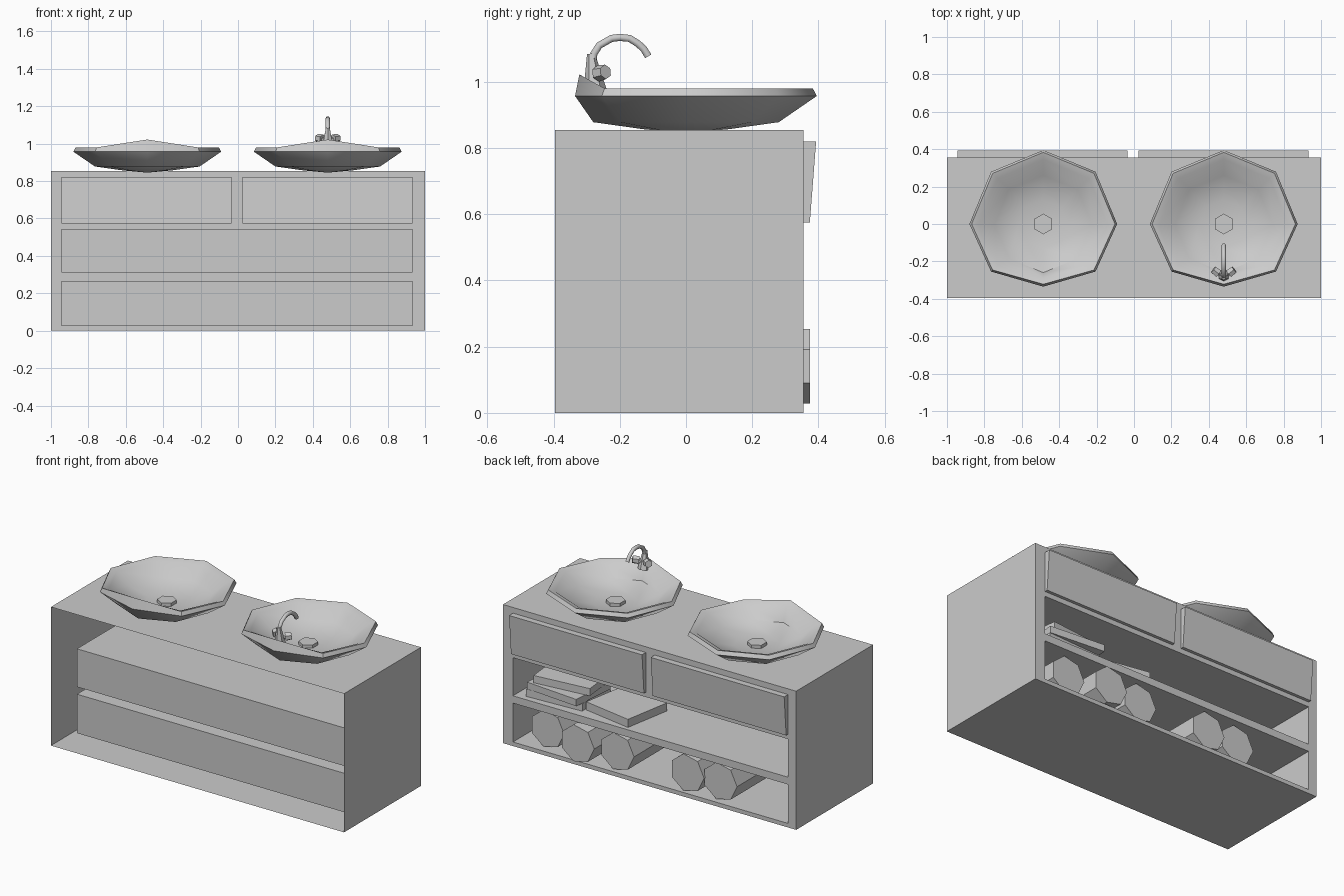
import bpy, bmesh, math
from mathutils import Vector, Matrix

if "Cube" in bpy.data.objects:
    bpy.data.objects.remove(bpy.data.objects["Cube"])

def finish(bm, name, smooth=None, merge=True):
    if merge:
        bmesh.ops.remove_doubles(bm, verts=bm.verts, dist=1e-5)
    me = bpy.data.meshes.new(name)
    bm.to_mesh(me)
    bm.free()
    ob = bpy.data.objects.new(name, me)
    bpy.context.collection.objects.link(ob)
    if smooth:
        bpy.ops.object.select_all(action='DESELECT')
        ob.select_set(True)
        bpy.context.view_layer.objects.active = ob
        bpy.ops.object.shade_smooth_by_angle(angle=math.radians(smooth))
    return ob

def quad(bm, *pts):
    bm.faces.new([bm.verts.new(p) for p in pts])

def panel_box(bm, x0, x1, z0, z1, y, y_low, y_high):
    """Box pushed in or out of the face at y, open on that side."""
    a = [(x0, y, z0), (x1, y, z0), (x1, y, z1), (x0, y, z1)]
    b = [(x0, y_low, z0), (x1, y_low, z0), (x1, y_high, z1), (x0, y_high, z1)]
    for i in range(4):
        j = (i + 1) % 4
        quad(bm, a[j], a[i], b[i], b[j])
    quad(bm, *reversed(b))

def block(name, size, loc, angle):
    bm = bmesh.new()
    bmesh.ops.create_cube(bm, size=1, matrix=Matrix.Translation(loc)
                          @ Matrix.Rotation(math.radians(angle), 4, 'Z')
                          @ Matrix.Diagonal((*size, 1)))
    finish(bm, name)

def cyl(name, p, q, r0, r1, sides, spin=0, smooth=None):
    p, q = Vector(p), Vector(q)
    d = q - p
    bm = bmesh.new()
    bmesh.ops.create_cone(bm, cap_ends=True, segments=sides, radius1=r0, radius2=r1,
                          depth=d.length, matrix=Matrix.Translation((p + q) / 2)
                          @ d.to_track_quat('Z', 'Y').to_matrix().to_4x4()
                          @ Matrix.Rotation(spin, 4, 'Z'))
    return finish(bm, name, smooth)

# Cabinet shell, open on the -y side, with two shelf recesses on the +y side
YB, YF, H = -0.395, 0.355, 0.855
openings = [(-.945, -.035, .575, .82), (.025, .932, .575, .82),
            (-.945, .932, .31, .545), (-.945, .932, .025, .265)]
bm = bmesh.new()
quad(bm, (-1, YB, H), (1, YB, H), (1, YF, H), (-1, YF, H))
quad(bm, (-1, YF, 0), (1, YF, 0), (1, YB, 0), (-1, YB, 0))
quad(bm, (1, YB, 0), (1, YF, 0), (1, YF, H), (1, YB, H))
quad(bm, (-1, YF, 0), (-1, YB, 0), (-1, YB, H), (-1, YF, H))
xs = [-1, -.945, -.035, .025, .932, 1]
zs = [0, .025, .265, .31, .545, .575, .82, H]
for x0, x1 in zip(xs, xs[1:]):
    for z0, z1 in zip(zs, zs[1:]):
        if not any(o[0] <= x0 and x1 <= o[1] and o[2] <= z0 and z1 <= o[3] for o in openings):
            quad(bm, (x1, YF, z0), (x0, YF, z0), (x0, YF, z1), (x1, YF, z1))
for o in openings[2:]:
    panel_box(bm, *o, YF, -.22, -.22)
finish(bm, "cabinet")

# Drawer fronts, leaning outwards at the top
for i, o in enumerate(openings[:2]):
    bm = bmesh.new()
    panel_box(bm, *o, YF, .374, .393)
    finish(bm, f"drawer_front_{i + 1}")

# Octagonal basins with a raised lip on the -y side
profile = [(.0, .845), (.13, .857), (.28, .878), (.395, .957), (.383, .98),
           (.345, .968), (.26, .905), (.13, .872), (.0, .866)]
for side, bx in (("left", -.485), ("right", .48)):
    bm = bmesh.new()
    rings = []
    for k, (r, z) in enumerate(profile):
        ring = []
        for i in range(8):
            a = i * math.pi / 4
            x, y, zz = r * math.cos(a), r * math.sin(a), z
            if i == 6 and k in (3, 4, 5):      # back corner pulled in and lifted
                y, zz = {3: (-.335, .957), 4: (-.322, 1.022), 5: (-.29, 1.0)}[k]
            elif i in (5, 7) and k in (3, 4, 5):
                y += .025
            ring.append(bm.verts.new((bx + x, y, zz)))
        rings.append(ring)
    for ra, rb in zip(rings, rings[1:]):
        for i in range(8):
            j = (i + 1) % 8
            bm.faces.new((ra[j], ra[i], rb[i], rb[j]))
    bmesh.ops.remove_doubles(bm, verts=bm.verts, dist=1e-5)
    bmesh.ops.recalc_face_normals(bm, faces=bm.faces)
    finish(bm, f"basin_{side}", 46)
    cyl(f"drain_{side}", (bx, 0, .855), (bx, 0, .888), .055, .055, 6)

# Tap: tapered stem, swept spout, two angled knobs
TX = .48
cyl("tap_base", (TX, -.275, .975), (TX, -.287, 1.085), .035, .012, 6)
path = [(-.283, 1.05), (-.278, 1.085), (-.262, 1.11), (-.225, 1.131), (-.2, 1.134),
        (-.17, 1.131), (-.145, 1.115), (-.128, 1.1), (-.114, 1.077)]
cu = bpy.data.curves.new("tap_spout", 'CURVE')
cu.dimensions = '3D'
cu.bevel_depth = .0125
cu.bevel_resolution = 1
cu.use_fill_caps = True
sp = cu.splines.new('POLY')
sp.points.add(len(path) - 1)
for pt, (y, z) in zip(sp.points, path):
    pt.co = (TX, y, z, 1)
bpy.context.collection.objects.link(bpy.data.objects.new("tap_spout", cu))
for s, side in ((-1, "left"), (1, "right")):
    cyl(f"tap_arm_{side}", (TX, -.275, 1.015), (TX + s * .04, -.255, 1.027), .011, .011, 6)
    cyl(f"tap_knob_{side}", (TX + s * .028, -.265, 1.025), (TX + s * .056, -.243, 1.03),
        .025, .022, 6)

# Rolled towels on the bottom shelf: centre x and front y
for i, (x, y) in enumerate([(.73, .31), (.48, .374), (.238, .332), (-.244, .338), (-.46, .325)]):
    cyl(f"rolled_towel_{i + 1}", (x, y - .5, .141), (x, y, .141), .116, .116, 7,
        -math.pi / 2, 40)

# Folded towels on the middle shelf
block("folded_towel_single", (.33, .31, .05), (.30, .15, .336), -10)
block("folded_towel_low", (.37, .3, .045), (.69, .16, .333), 3)
block("folded_towel_mid", (.36, .3, .042), (.67, .185, .379), -5)
block("folded_towel_top", (.36, .28, .045), (.66, .15, .424), 6)
